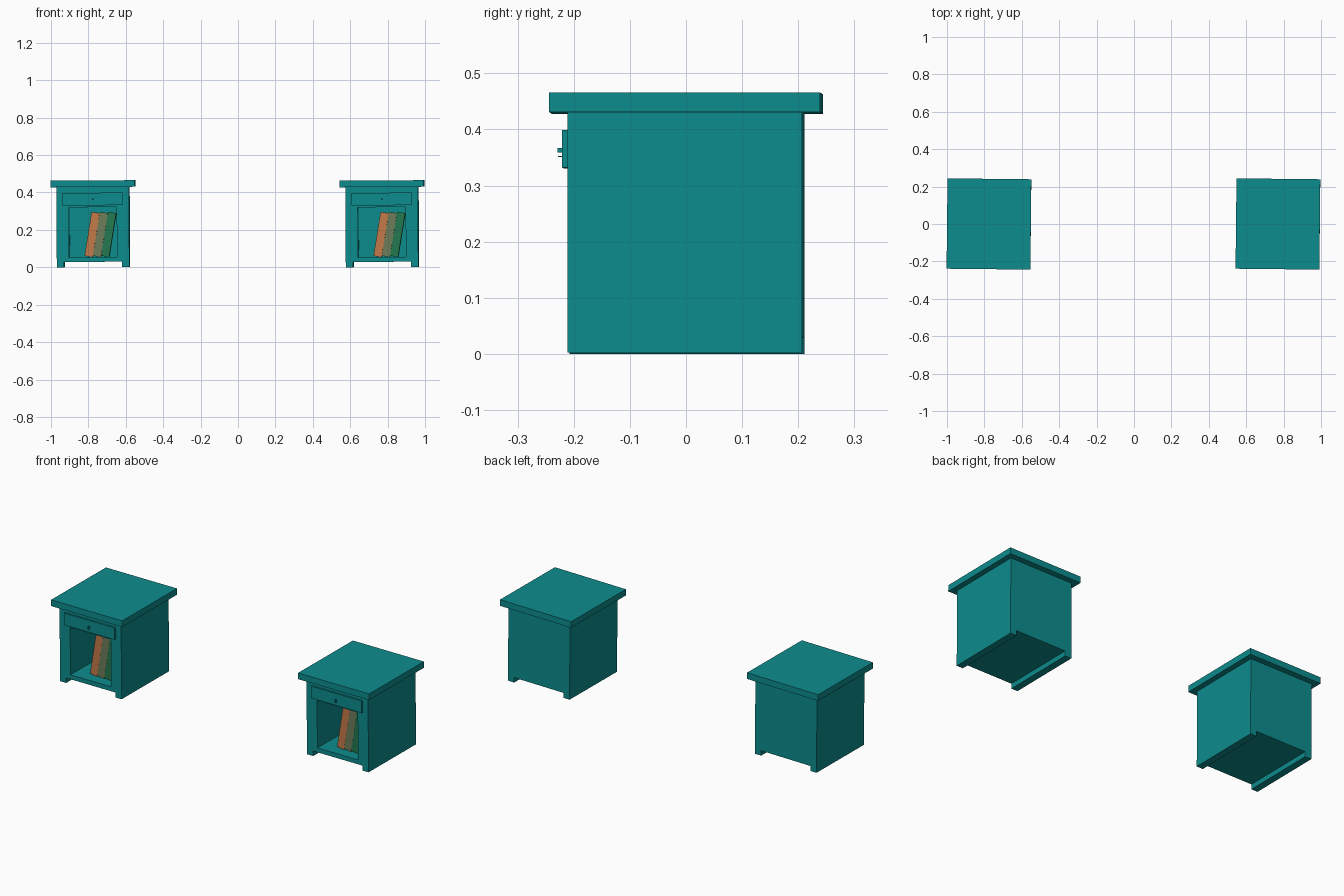
import bpy, bmesh, math
from mathutils import Matrix, Vector

if "Cube" in bpy.data.objects:
    bpy.data.objects.remove(bpy.data.objects["Cube"])


def mat(name, rgb):
    m = bpy.data.materials.new(name)
    m.diffuse_color = (*rgb, 1)
    m.use_nodes = True
    m.node_tree.nodes["Principled BSDF"].inputs["Base Color"].default_value = m.diffuse_color
    return m


TEAL = mat("teal paint", (0.004, 0.262, 0.270))
ORANGE = mat("orange cover", (0.55, 0.195, 0.068))
OLIVE = mat("olive cover", (0.156, 0.205, 0.102))
GREEN = mat("green cover", (0.017, 0.188, 0.080))


def box_mesh(name, lo, hi, material):
    """Box mesh between two corners."""
    lo, hi = Vector(lo), Vector(hi)
    bm = bmesh.new()
    bmesh.ops.create_cube(bm, size=1)
    for v in bm.verts:
        v.co = (lo + hi) / 2 + Vector(a * b for a, b in zip(v.co, hi - lo))
    me = bpy.data.meshes.new(name)
    bm.to_mesh(me)
    bm.free()
    me.materials.append(material)
    return me


def add(name, mesh):
    ob = bpy.data.objects.new(name, mesh)
    bpy.context.collection.objects.link(ob)
    return ob


# cabinet body: solid box with an open shelf and a gap between the side runners
body = add("body_source", box_mesh("cabinet_body", (-.194, -.209, 0), (.194, .209, .428), TEAL))
cutters = [
    add("shelf_cutter", box_mesh("shelf_cut", (-.128, -.3, .053), (.128, .19, .320), TEAL)),
    add("runner_cutter", box_mesh("runner_cut", (-.155, -.3, -.1), (.155, .3, .028), TEAL)),
]
for c in cutters:
    c.hide_render = True
    mod = body.modifiers.new("cut", 'BOOLEAN')
    mod.operation, mod.solver, mod.object = 'DIFFERENCE', 'EXACT', c
deps = bpy.context.evaluated_depsgraph_get()
body_mesh = bpy.data.meshes.new_from_object(body.evaluated_get(deps))
for ob in [body] + cutters:
    bpy.data.objects.remove(ob)

# remaining joinery, top, drawer and its small pull
parts = {
    "cabinet_body": body_mesh,
    "table_top": box_mesh("table_top", (-.224, -.2415, .428), (.224, .2415, .463), TEAL),
    "drawer_front": box_mesh("drawer_front", (-.16, -.219, .330), (.16, -.209, .397), TEAL),
    "drawer_pull": box_mesh("drawer_pull", (-.004, -.229, .358), (.004, -.219, .366), TEAL),
    "pull_plate": box_mesh("pull_plate", (-.006, -.2285, .350), (.006, -.219, .3515), TEAL),
}

# leaning books, each tilted about its lower left corner
tilt = Matrix.Rotation(math.radians(9.5), 4, 'Y')
for i, (name, m) in enumerate([("orange_book", ORANGE), ("olive_book", OLIVE), ("green_book", GREEN)]):
    me = box_mesh(name, (0, -.15, 0), (.0435, .08, .238), m)
    me.transform(Matrix.Translation((-.046 + .0443 * i, 0, .060)) @ tilt)
    parts[name] = me

# two identical stands, each very slightly turned
turn = Matrix.Rotation(math.radians(-.62), 4, 'Z') @ Matrix.Rotation(math.radians(-.38), 4, 'Y')
for side, x in (("left", -.7725), ("right", .7725)):
    for name, me in parts.items():
        ob = add(f"{side}_{name}", me)
        ob.matrix_world = Matrix.Translation((x, 0, .0013)) @ turn
